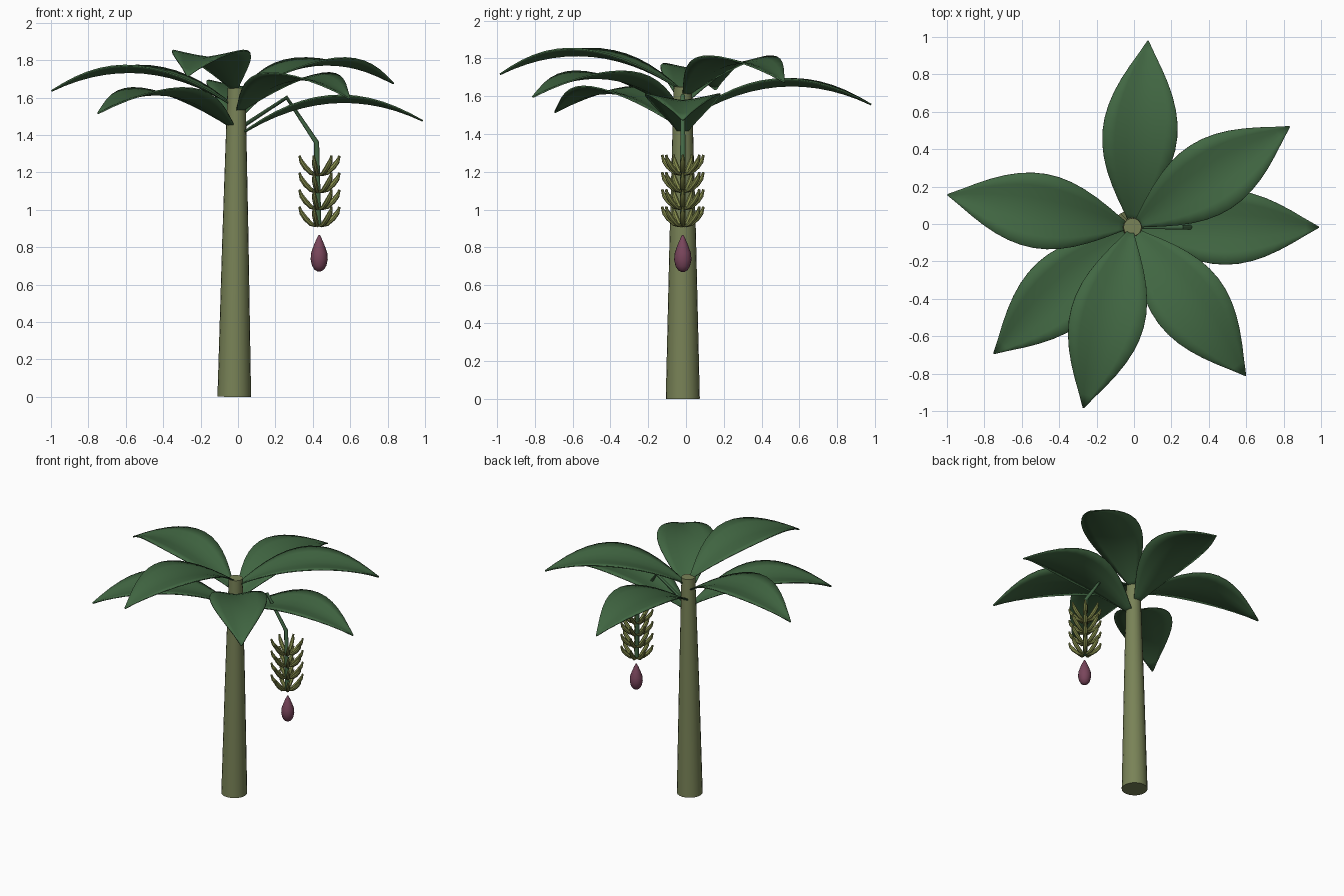
import bpy, bmesh, math
from mathutils import Vector, Matrix

if "Cube" in bpy.data.objects:
    bpy.data.objects.remove(bpy.data.objects["Cube"])


def material(name, rgb):
    m = bpy.data.materials.new(name)
    m.use_nodes = True
    m.diffuse_color = (*rgb, 1)
    m.node_tree.nodes["Principled BSDF"].inputs["Base Color"].default_value = (*rgb, 1)
    return m


trunk_mat = material("trunk olive", (0.19, 0.225, 0.095))
leaf_mat = material("leaf green", (0.053, 0.135, 0.055))
stalk_mat = material("stalk green", (0.055, 0.135, 0.06))
fruit_mat = material("unripe yellow green", (0.24, 0.27, 0.075))
flower_mat = material("flower purple", (0.19, 0.06, 0.105))


def finish(bm, name, mat, angle=40):
    """Turn a bmesh into a smooth shaded object."""
    bmesh.ops.recalc_face_normals(bm, faces=bm.faces)
    me = bpy.data.meshes.new(name)
    bm.to_mesh(me)
    bm.free()
    me.materials.append(mat)
    ob = bpy.data.objects.new(name, me)
    bpy.context.collection.objects.link(ob)
    bpy.ops.object.select_all(action='DESELECT')
    ob.select_set(True)
    bpy.context.view_layer.objects.active = ob
    bpy.ops.object.shade_smooth_by_angle(angle=math.radians(angle))
    return ob


def sweep(bm, points, radii, sides):
    """Add a capped tube of varying radius along a path."""
    pts = [Vector(p) for p in points]
    rings = []
    for i, p in enumerate(pts):
        a, b = pts[max(i - 1, 0)], pts[min(i + 1, len(pts) - 1)]
        direction = (b - a).normalized()
        side = Vector((0, 1, 0)).cross(direction).normalized()
        up = direction.cross(side)
        turns = [2 * math.pi * k / sides for k in range(sides)]
        rings.append([bm.verts.new(p + radii[i] * (side * math.cos(t) + up * math.sin(t)))
                      for t in turns])
    for r, s in zip(rings, rings[1:]):
        for k in range(sides):
            n = (k + 1) % sides
            bm.faces.new((r[k], r[n], s[n], s[k]))
    bm.faces.new(rings[0])
    bm.faces.new(rings[-1])


CENTRE = Vector((-0.012, -0.017, 0))

# Tapered trunk
bm = bmesh.new()
sweep(bm, [(-0.02, -0.017, 0), (-0.014, -0.017, 0.85), (-0.008, -0.017, 1.65)],
      [0.09, 0.07, 0.048], 20)
finish(bm, "trunk", trunk_mat)


# Arching leaf blade, folded upward along the midrib
def leaf(index):
    steps, half = 14, 3
    bm = bmesh.new()
    turn = Matrix.Rotation(math.radians(-137.5 * index), 3, 'Z')
    base = CENTRE + Vector((0, 0, 1.385 + 0.04 * index))
    rows = []
    for i in range(steps + 1):
        t = i / steps
        width = 0.2 * max(math.sin(math.pi * t), 0.02)
        arch = 0.656 * t - 0.566 * t * t
        row = []
        for j in range(-half, half + 1):
            s = j / half
            fold = 0.19 * width * abs(s) ** 1.2
            row.append(bm.verts.new(base + turn @ Vector((t, s * width, arch + fold))))
        rows.append(row)
    for r, s in zip(rows, rows[1:]):
        for k in range(2 * half):
            bm.faces.new((r[k], s[k], s[k + 1], r[k + 1]))
    ob = finish(bm, f"leaf_{index + 1}", leaf_mat)
    solid = ob.modifiers.new("thickness", 'SOLIDIFY')
    solid.thickness = 0.008
    solid.offset = 0


for i in range(7):
    leaf(i)

# Hanging fruit stalk
BX, BY = 0.43, -0.017
bm = bmesh.new()
sweep(bm, [(0, BY, 1.43), (0.26, BY, 1.6), (0.42, BY, 1.36), (BX, BY, 0.91)],
      [0.011, 0.012, 0.014, 0.016], 10)
finish(bm, "fruit_stalk", stalk_mat)

# Tiers of upturned fruit around the stalk
profile = [(0.015, 0), (0.045, 0.012), (0.078, 0.042), (0.1, 0.07), (0.108, 0.088), (0.112, 0.103)]
fatness = [0.007, 0.013, 0.015, 0.013, 0.008, 0.007]
for tier in range(4):
    bm = bmesh.new()
    sweep(bm, [(r, 0, z) for r, z in profile], fatness, 8)
    first = bm.verts[:] + bm.edges[:] + bm.faces[:]
    for k in range(1, 7):
        copy = bmesh.ops.duplicate(bm, geom=first)["geom"]
        bmesh.ops.rotate(bm, verts=[v for v in copy if isinstance(v, bmesh.types.BMVert)],
                         matrix=Matrix.Rotation(2 * math.pi * k / 7, 3, 'Z'))
    bmesh.ops.translate(bm, verts=bm.verts, vec=(BX, BY, 0.913 + 0.091 * tier))
    finish(bm, f"fruit_tier_{tier + 1}", fruit_mat)

# Teardrop flower bud
bm = bmesh.new()
drop = [(0.67, 0.008), (0.68, 0.025), (0.7, 0.038), (0.735, 0.046), (0.77, 0.043),
        (0.81, 0.029), (0.845, 0.014), (0.865, 0.004)]
sweep(bm, [(BX + 0.004, BY, z) for z, r in drop], [r for z, r in drop], 16)
finish(bm, "flower_bud", flower_mat, 60)
